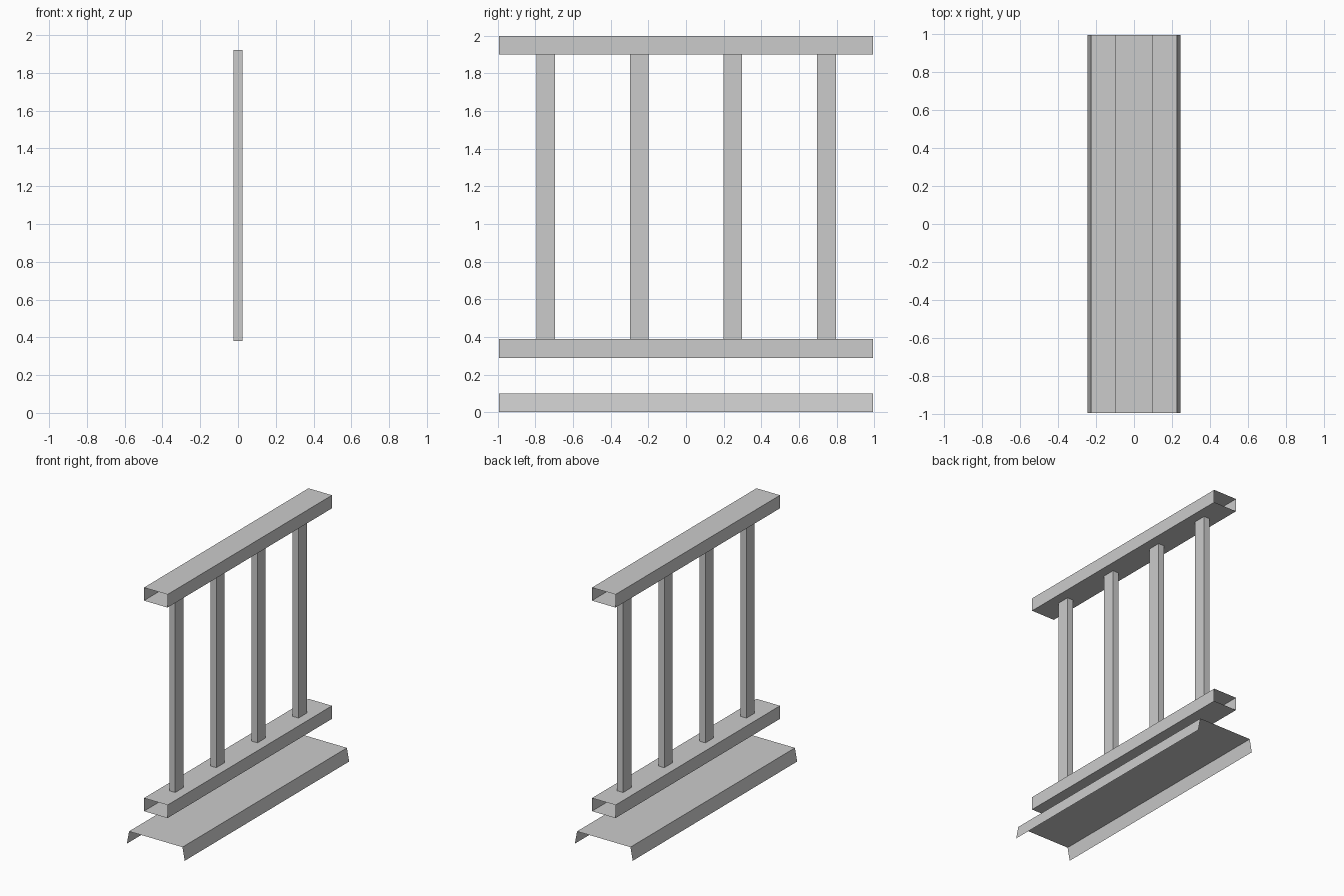
import bpy, bmesh
from mathutils import Vector

if "Cube" in bpy.data.objects:
    bpy.data.objects.remove(bpy.data.objects["Cube"])

HALF_LEN = 0.995


def sweep(name, profile, start, end, closed=True):
    """Sweep a profile of 3D points from offset start to offset end, ends left open."""
    bm = bmesh.new()
    a = [bm.verts.new(Vector(p) + Vector(start)) for p in profile]
    b = [bm.verts.new(Vector(p) + Vector(end)) for p in profile]
    n = len(profile)
    for i in range(n if closed else n - 1):
        j = (i + 1) % n
        bm.faces.new((a[i], a[j], b[j], b[i]))
    mesh = bpy.data.meshes.new(name)
    bm.to_mesh(mesh)
    bm.free()
    obj = bpy.data.objects.new(name, mesh)
    bpy.context.collection.objects.link(obj)
    return obj


def rail(name, z0, z1, half_w=0.0995):
    profile = [(-half_w, 0, z0), (-half_w, 0, z1), (half_w, 0, z1), (half_w, 0, z0)]
    return sweep(name, profile, (0, -HALF_LEN, 0), (0, HALF_LEN, 0))


# Base: thin folded sheet with flared side flanges
sweep("base_channel",
      [(-0.245, 0, 0), (-0.226, 0, 0.0995), (0.226, 0, 0.0995), (0.245, 0, 0)],
      (0, -HALF_LEN, 0), (0, HALF_LEN, 0), closed=False)

# Open-ended hollow rails
rail("bottom_rail", 0.288, 0.388)
rail("top_rail", 1.9, 2.0)

# Four balusters set slightly into the rails
hx, hy = 0.025, 0.0498
section = [(-hx, -hy, 0), (hx, -hy, 0), (hx, hy, 0), (-hx, hy, 0)]
for i in range(4):
    y = -0.746 + i * 0.4975
    sweep(f"baluster_{i + 1}", section, (0, y, 0.38), (0, y, 1.92))
